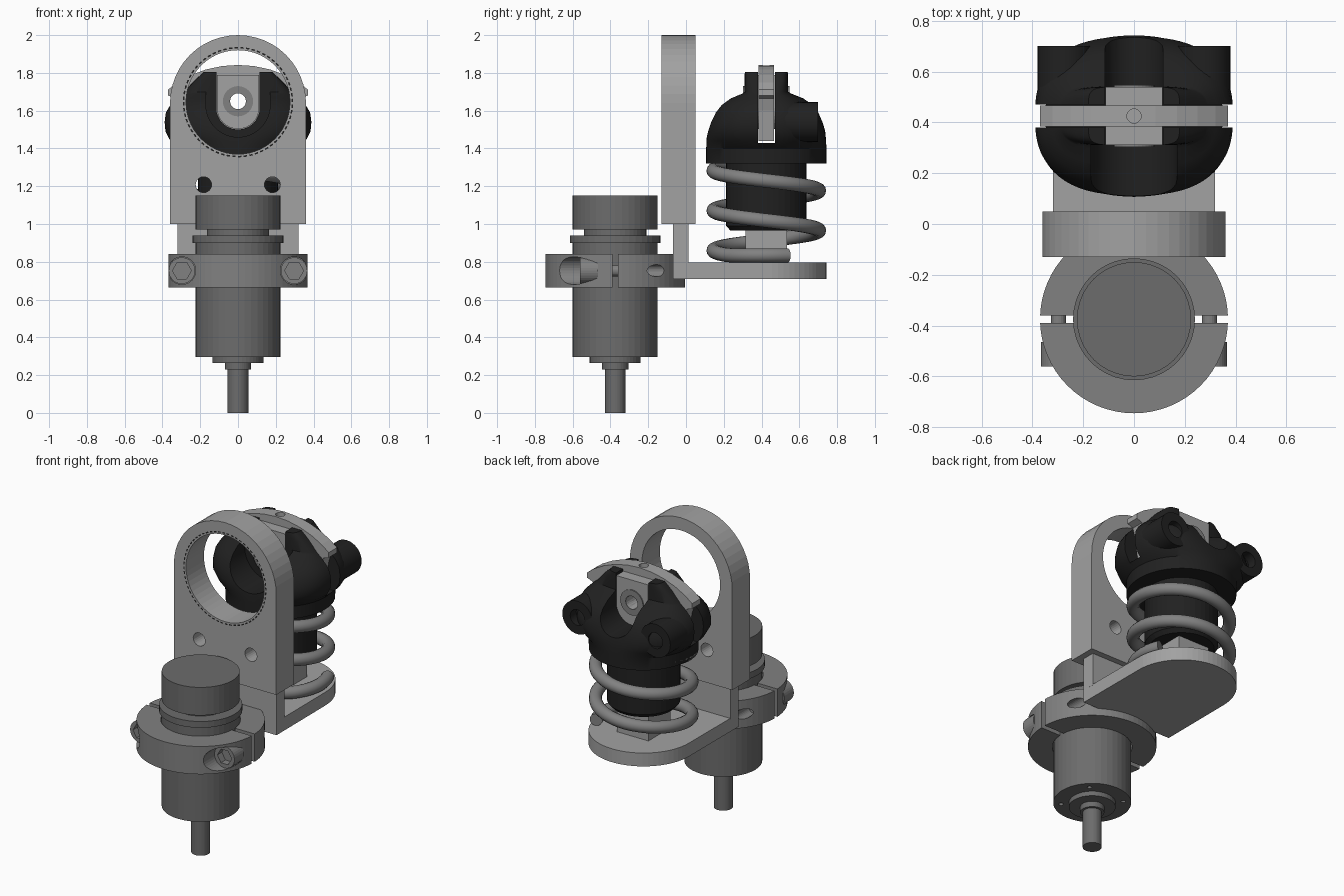
import bpy, bmesh
from math import sin, cos, pi, radians, copysign
from mathutils import Vector

if "Cube" in bpy.data.objects:
    bpy.data.objects.remove(bpy.data.objects["Cube"])


def material(name, v):
    m = bpy.data.materials.new(name)
    m.diffuse_color = (v, v, v, 1)
    m.use_nodes = True
    m.node_tree.nodes["Principled BSDF"].inputs["Base Color"].default_value = m.diffuse_color
    return m


BLACK, DARK, STEEL, LIGHT = (material(n, v) for n, v in (
    ("black", 0.015), ("dark_grey", 0.15), ("steel", 0.22), ("light_grey", 0.36)))


def make(name, verts, faces, mat=None, smooth=False):
    me = bpy.data.meshes.new(name)
    me.from_pydata(verts, [], faces)
    bm = bmesh.new()
    bm.from_mesh(me)
    bmesh.ops.recalc_face_normals(bm, faces=bm.faces)
    bm.to_mesh(me)
    bm.free()
    ob = bpy.data.objects.new(name, me)
    bpy.context.collection.objects.link(ob)
    if mat:
        me.materials.append(mat)
    if smooth:
        smooth_edges(ob)
    return ob


def activate(ob):
    bpy.ops.object.select_all(action='DESELECT')
    ob.select_set(True)
    bpy.context.view_layer.objects.active = ob


def smooth_edges(ob):
    activate(ob)
    bpy.ops.object.shade_smooth_by_angle(angle=radians(35))


def skin(name, rings, mat=None, smooth=False):
    n = len(rings[0])
    verts = [v for r in rings for v in r]
    faces = [(k * n + i, k * n + (i + 1) % n, (k + 1) * n + (i + 1) % n, (k + 1) * n + i)
             for k in range(len(rings) - 1) for i in range(n)]
    faces += [tuple(range(n)), tuple(range(len(verts) - n, len(verts)))]
    return make(name, verts, faces, mat, smooth)


def prism(name, pts, axis, a, b, mat=None):
    put = {'x': lambda p, t: (t, p[0], p[1]), 'y': lambda p, t: (p[0], t, p[1]),
           'z': lambda p, t: (p[0], p[1], t)}[axis]
    return skin(name, [[put(p, t) for p in pts] for t in (a, b)], mat)


def arc(u, v, r, a0=0, a1=360, n=40):
    m = n if a1 - a0 == 360 else n - 1
    return [(u + r * cos(radians(a0 + (a1 - a0) * i / m)),
             v + r * sin(radians(a0 + (a1 - a0) * i / m))) for i in range(n)]


def rect(u0, u1, v0, v1):
    return [(u0, v0), (u1, v0), (u1, v1), (u0, v1)]


def cut(ob, *cutters):
    for c in cutters:
        activate(ob)
        m = ob.modifiers.new("cut", 'BOOLEAN')
        m.operation, m.solver, m.object = 'DIFFERENCE', 'EXACT', c
        bpy.ops.object.modifier_apply(modifier=m.name)
        bpy.data.objects.remove(c)


MY, SY = -0.375, 0.425   # motor axis and spring axis in y

# Motor: turned body with shaft
profile = [(0.055, 0), (0.055, 0.23), (0.07, 0.23), (0.07, 0.265), (0.135, 0.265), (0.135, 0.295),
           (0.225, 0.295), (0.225, 0.90), (0.24, 0.90), (0.24, 0.94), (0.165, 0.94), (0.165, 0.972),
           (0.225, 0.972), (0.225, 1.15)]
motor = skin("motor", [[(x, y, z) for x, y in arc(0, MY, r)] for r, z in profile], DARK)
cut(motor, *[prism("cutter", arc(0.18 * cos(a), MY + 0.18 * sin(a), 0.014, n=12), 'z', 0.2, 0.34)
             for a in (pi / 4 + k * pi / 2 for k in range(4))])

# Split clamp ring with bolt pockets
clamp = prism("clamp_ring", arc(0, MY, 0.37, n=64), 'z', 0.665, 0.842, STEEL)
cut(clamp, prism("cutter", arc(0, MY, 0.23, n=64), 'z', 0.5, 1),
    prism("cutter", rect(-0.5, 0.5, MY - 0.015, MY + 0.015), 'z', 0.5, 1))
for s in (-1, 1):
    cut(clamp, prism("cutter", arc(s * 0.297, 0.753, 0.073, n=32), 'y', -0.9, -0.47),
        prism("cutter", arc(s * 0.297, 0.753, 0.032, n=24), 'y', -0.3, 0.1))
    bolt = prism("clamp_bolt", arc(s * 0.297, 0.753, 0.07, n=32), 'y', -0.56, -0.465, STEEL)
    cut(bolt, prism("cutter", arc(s * 0.297, 0.753, 0.05, n=6), 'y', -0.7, -0.515))
    prism("bolt_shank", arc(s * 0.297, 0.753, 0.03, n=20), 'y', -0.47, -0.25, STEEL)

# L bracket: rounded shelf and short wall
prism("bracket_shelf", [(-0.32, -0.07), (0.32, -0.07)] + arc(0, SY, 0.318, 0, 180, 33),
      'z', 0.71, 0.795, LIGHT)
prism("bracket_wall", rect(-0.32, 0.32, -0.07, 0.012), 'z', 0.79, 1.0, LIGHT)

# Upright eye plate
eye = prism("eye_plate", [(-0.36, 1.0), (0.36, 1.0)] + arc(0, 1.64, 0.36, 0, 180, 25),
            'y', -0.13, 0.05, LIGHT)
cut(eye, prism("cutter", arc(0, 1.645, 0.275, n=56), 'y', -0.3, 0.3),
    *[prism("cutter", arc(s * 0.182, 1.208, 0.042, n=24), 'y', -0.3, 0.3) for s in (-1, 1)])

# Dashed mark around the eye
verts, faces = [], []
for k in range(60):
    a = k * 6
    p = arc(0, 1.645, 0.292, a, a + 3.6, 3) + arc(0, 1.645, 0.284, a, a + 3.6, 3)[::-1]
    faces.append(tuple(range(len(verts), len(verts) + 6)))
    verts += [(x, -0.1315, z) for x, z in p]
make("eye_dashes", verts, faces, BLACK)

# Coil spring, flattened at its lower end
rings = []
for k in range(0, 119):
    d = -200 + k * 8
    t = radians(d)
    z = max(1.282 - 0.211 * (d + 90) / 360, 0.834)
    out = Vector((cos(t), sin(t), 0))
    ctr = out * 0.279 + Vector((0, SY, z))
    rings.append([tuple(ctr + out * u + Vector((0, 0, v))) for u, v in arc(0, 0, 0.038, n=14)])
skin("coil_spring", rings, STEEL, True)

# Damper post and its foot
prism("post_foot", rect(-0.11, 0.11, SY - 0.11, SY + 0.11), 'z', 0.79, 0.97, LIGHT)
skin("damper_post", [[(x, y, z) for x, y in arc(0, SY, r)] for r, z in
                     ((0.19, 0.965), (0.212, 0.99), (0.212, 1.36))], BLACK)


# Head: lofted dome, wide in x
def oval(z, rx, ry, n, seg=64):
    f = lambda c: copysign(abs(c) ** (2 / n), c)
    return [(rx * f(cos(2 * pi * i / seg)), SY + ry * f(sin(2 * pi * i / seg)), z) for i in range(seg)]


head = skin("head", [oval(*r) for r in (
    (1.32, 0.316, 0.318, 2), (1.40, 0.318, 0.318, 2), (1.44, 0.36, 0.317, 2.3),
    (1.49, 0.385, 0.312, 2.6), (1.54, 0.39, 0.30, 2.6), (1.59, 0.383, 0.28, 2.6),
    (1.63, 0.36, 0.25, 2.6), (1.665, 0.325, 0.20, 2.8), (1.69, 0.295, 0.135, 3.2),
    (1.70, 0.285, 0.117, 4), (1.76, 0.23, 0.115, 6), (1.805, 0.18, 0.115, 6))], BLACK)
pocket = [(0.115, 2), (-0.115, 2)] + arc(0, 1.615, 0.115, 180, 360, 17)
bowl = [(0.17, 2), (-0.17, 2)] + arc(0, 1.63, 0.17, 180, 360, 25)
cut(head, prism("cutter", rect(-0.6, 0.6, 0.38, 0.47), 'z', 1.43, 2),
    prism("cutter", pocket, 'y', 0.25, 1),
    prism("cutter", bowl, 'y', 0, 0.31))
smooth_edges(head)

# Rear bolt bosses on the head
for s in (-1, 1):
    boss = prism("head_boss", arc(s * 0.275, 1.54, 0.105, n=32), 'y', 0.48, 0.70, BLACK)
    cut(boss, prism("cutter", arc(s * 0.275, 1.54, 0.05, n=24), 'y', 0.64, 0.9))
    smooth_edges(boss)

# Pivot block with raised collars and through bore
bore = lambda: prism("cutter", arc(0, 1.65, 0.042, n=24), 'y', 0, 1)
block = prism("pivot_block", [(0.112, 1.79), (-0.112, 1.79)] + arc(0, 1.615, 0.112, 180, 360, 17),
              'y', 0.31, 0.54, LIGHT)
collar = prism("pivot_collar", arc(0, 1.65, 0.08, n=32), 'y', 0.303, 0.547, STEEL)
cut(block, bore())
cut(collar, bore())

# Curved blade in the head slot
half = [(0.29, 1.44), (0.31, 1.60), (0.33, 1.665), (0.37, 1.68), (0.37, 1.712), (0.32, 1.75),
        (0.25, 1.788), (0.17, 1.818), (0.085, 1.836)]
blade = prism("top_blade", half + [(0, 1.842)] + [(-x, z) for x, z in half[::-1]],
              'y', 0.383, 0.467, LIGHT)
cut(blade, bore(), prism("cutter", arc(0, SY, 0.028, n=20), 'z', 1.80, 2))
